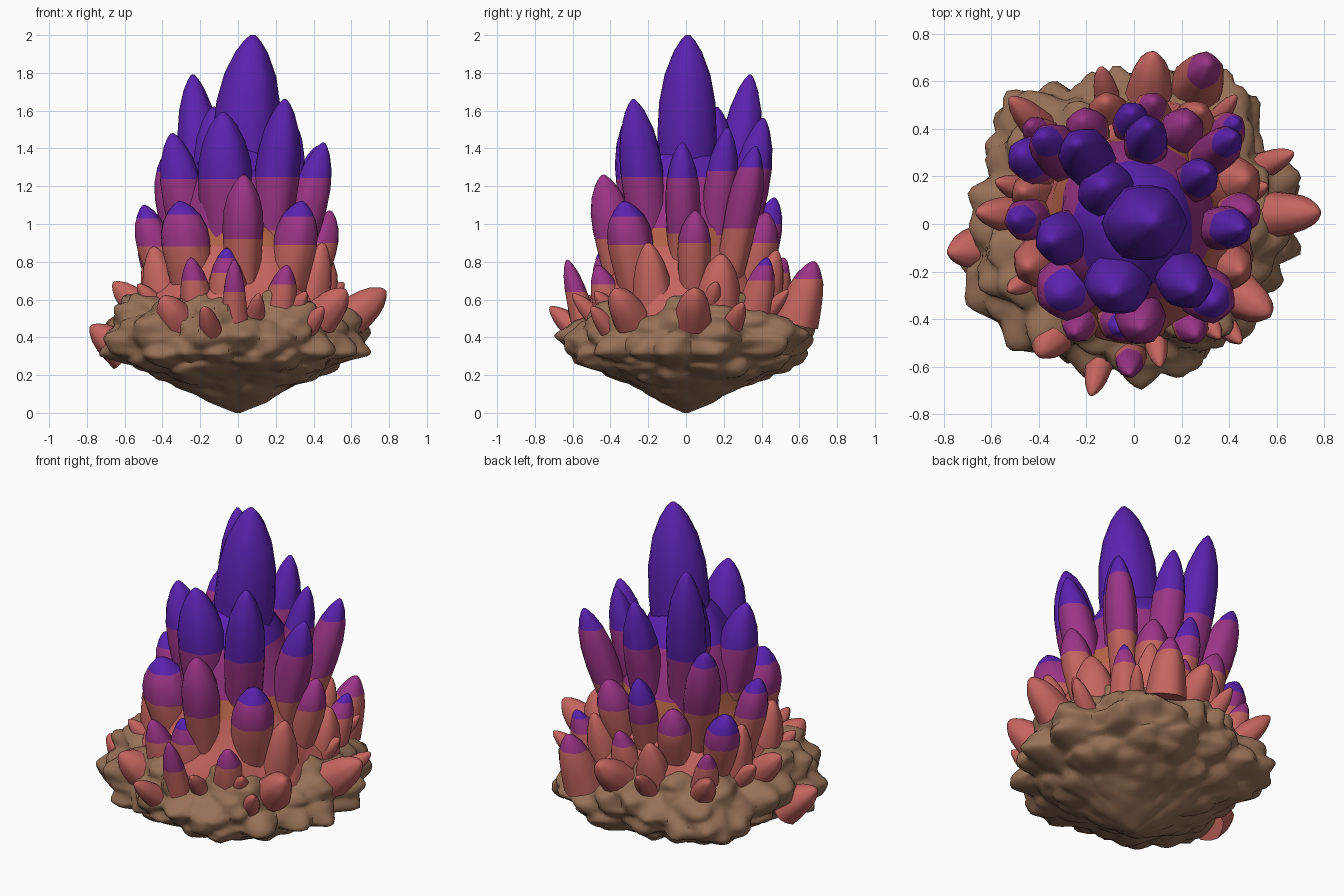
import bpy, bmesh, math, random
from mathutils import Vector, noise

if "Cube" in bpy.data.objects:
    bpy.data.objects.remove(bpy.data.objects["Cube"])

random.seed(4)

def mat(name, c):
    m = bpy.data.materials.new(name)
    m.diffuse_color = (*c, 1)
    m.use_nodes = True
    m.node_tree.nodes["Principled BSDF"].inputs["Base Color"].default_value = m.diffuse_color
    return m

BROWN = mat("rock brown", (0.31, 0.165, 0.095))
SALMON = mat("crystal salmon", (0.56, 0.13, 0.115))
MAGENTA = mat("crystal magenta", (0.33, 0.035, 0.24))
VIOLET = mat("crystal violet", (0.105, 0.016, 0.43))
ORANGE = mat("core orange", (0.47, 0.13, 0.065))

def finish(bm, name, mats, angle):
    bmesh.ops.recalc_face_normals(bm, faces=bm.faces)
    me = bpy.data.meshes.new(name)
    bm.to_mesh(me)
    bm.free()
    for m in mats:
        me.materials.append(m)
    ob = bpy.data.objects.new(name, me)
    bpy.context.collection.objects.link(ob)
    bpy.ops.object.select_all(action='DESELECT')
    ob.select_set(True)
    bpy.context.view_layer.objects.active = ob
    bpy.ops.object.shade_smooth_by_angle(angle=math.radians(angle))
    return ob

def lerp(table, x):
    for (a, u), (b, v) in zip(table, table[1:]):
        if x <= b:
            return u + (v - u) * (x - a) / (b - a)
    return table[-1][1]

def loft(bm, rings):
    rings = [[bm.verts.new(p) for p in r] for r in rings]
    n = len(rings[0])
    for a, b in zip(rings, rings[1:]):
        for i in range(n):
            bm.faces.new((a[i], a[(i + 1) % n], b[(i + 1) % n], b[i]))
    bm.faces.new(rings[0][::-1])
    bm.faces.new(rings[-1])

# Rock: turned profile with an uneven outline and lumpy surface
OUTLINE = [(0, .67), (30, .68), (60, .69), (90, .66), (110, .60), (135, .74), (160, .64), (180, .67),
           (205, .75), (228, .72), (250, .63), (270, .62), (305, .66), (330, .62), (360, .67)]
PROFILE = [(0, .02, 0), (.1, .22, .055), (.22, .48, .14), (.36, .80, .235), (.48, .98, .31), (.58, 1.02, .40),
           (.68, .97, .49), (.78, .86, .57), (.88, .70, .635), (1, .2, .70)]
PR = [(t, r) for t, r, z in PROFILE]
PZ = [(t, z) for t, r, z in PROFILE]
bm = bmesh.new()
rings = []
N, M = 140, 70
for j in range(M + 1):
    t = j / M
    ring = []
    for i in range(N):
        a = 360 * i / N
        r = lerp(PR, t) * lerp(OUTLINE, a)
        p = Vector((r * math.cos(math.radians(a)), r * math.sin(math.radians(a)), lerp(PZ, t)))
        amp = min(1, max(0.0, (p.z - .03) / .28))
        d = noise.voronoi(p * 5.5)[0][0]
        push = (.17 * (.42 - d) + .03 * noise.noise(p * 13)) * amp
        p += (p - Vector((0, 0, .36))).normalized() * push
        ring.append(p)
    rings.append(ring)
loft(bm, rings)
finish(bm, "rock_base", [BROWN], 60)

# Core mound that the crystals grow out of, banded by height
bm = bmesh.new()
rings = []
for z, r in [(.45, .52), (.62, .50), (.70, .43), (.78, .39), (.88, .36), (.98, .34), (1.1, .31),
             (1.25, .26), (1.36, .20), (1.45, .10)]:
    ring = []
    for i in range(48):
        a = math.tau * i / 48
        p = Vector((r * math.cos(a), r * math.sin(a), z))
        p.xy *= 1 + .16 * noise.noise(p * 5)
        ring.append(p)
    rings.append(ring)
loft(bm, rings)
for f in bm.faces:
    z = f.calc_center_median().z
    f.material_index = (z > .88) + (z > .98) + (z > 1.25)
finish(bm, "core_mound", [SALMON, ORANGE, MAGENTA, VIOLET], 60)

# Crystal: softly six-sided body with a point, colour bands cut by height
BULGE = [(0, .72), (.2, .78), (.45, .92), (.64, 1.0), (.76, .95), (.86, .77), (.94, .48), (.98, .25), (1, .08)]
CONE = [(0, 1.25), (.3, 1.12), (.55, .97), (.75, .75), (.9, .45), (.97, .25), (1, .1)]

def crystal(bm, tip, base, r, z_mag, z_vio, shape=BULGE):
    tip, base = Vector(tip), Vector(base)
    axis = tip - base
    q = axis.to_track_quat('Z', 'Y')
    turn = random.uniform(0, math.tau)
    side = 1 + random.uniform(-.08, .08)
    one = bmesh.new()
    rings = []
    for t, s in shape:
        ring = []
        for i in range(18):
            a = math.tau * i / 18
            k = r * s * (1.02 if i % 3 == 0 else .965)
            v = Vector((k * math.cos(a + turn) * side, k * math.sin(a + turn), 0))
            ring.append(base + axis * t + q @ v)
        rings.append(ring)
    loft(one, rings)
    for z in (z_mag, z_vio):
        bmesh.ops.bisect_plane(one, geom=one.verts[:] + one.edges[:] + one.faces[:],
                               plane_co=(0, 0, z), plane_no=(0, 0, 1))
    for f in one.faces:
        z = f.calc_center_median().z
        f.material_index = (z > z_mag) + (z > z_vio)
    tmp = bpy.data.meshes.new("tmp")
    one.to_mesh(tmp)
    one.free()
    bm.from_mesh(tmp)
    bpy.data.meshes.remove(tmp)

BANDS = [SALMON, MAGENTA, VIOLET]

# Tall crystals: tip x, y, z and radius
TALL = [(.08, .01, 2.0, .175), (-.24, .34, 1.79, .11), (.25, -.28, 1.66, .12), (-.08, -.29, 1.59, .135),
        (.06, .41, 1.56, .10), (.31, .22, 1.51, .085), (-.35, -.07, 1.48, .115), (.455, -.02, 1.43, .10),
        (.42, .37, 1.41, .09), (-.39, .37, 1.36, .10), (-.13, .16, 1.62, .13)]
bm = bmesh.new()
for x, y, z, r in TALL:
    k = -.3 if z > 1.9 else .5
    crystal(bm, (x, y, z), (x * k, y * k, .5), r, .95 + random.uniform(-.03, .03),
            1.27 + random.uniform(-.04, .04))
finish(bm, "tall_crystals", BANDS, 60)

# Middle crystals: tip x, y, z, radius, magenta height, violet height
MIDDLE = [(.03, -.44, 1.26, .11, .92, 9), (.34, -.33, 1.12, .125, .89, 1.04), (-.31, -.30, 1.12, .135, .88, 1.05),
          (-.50, .02, 1.10, .09, .88, 1.03), (.49, .05, 1.07, .09, .90, 9), (-.01, .47, 1.14, .085, .88, 1.0),
          (-.48, .30, .98, .10, .78, .88), (.22, .43, 1.06, .10, .90, 9), (-.22, .44, 1.0, .09, .86, 9)]
bm = bmesh.new()
for x, y, z, r, m, v in MIDDLE:
    crystal(bm, (x, y, z), (x * .68, y * .68, .48), r, m, v)
finish(bm, "middle_crystals", BANDS, 60)

# Low crystals around the foot of the cluster
LOW = [(-.06, -.44, .87, .10, .74, .82), (-.25, -.46, .82, .08, .70, 9), (.26, -.47, .78, .08, .68, 9),
       (.47, .19, .84, .11, 9, 9), (.43, .43, .82, .08, .70, .78), (-.44, .42, .78, .07, .70, 9),
       (.08, .52, .82, .08, .74, 9), (-.12, .52, .80, .08, 9, 9), (.45, -.20, .90, .09, 9, 9),
       (-.47, .14, .86, .09, 9, 9), (-.45, -.18, .88, .10, 9, 9), (.28, .48, .86, .08, 9, 9)]
bm = bmesh.new()
for x, y, z, r, m, v in LOW:
    crystal(bm, (x, y, z), (x * .82, y * .82, .5), r, m, v, CONE)
finish(bm, "low_crystals", BANDS, 60)

# Outer spikes on the rock: tip x, y, z, radius, magenta height
SPIKES = [(-.02, -.63, .81, .055, .64), (.31, .68, .80, .095, .71), (.78, .05, .65, .085, 9), (-.78, -.12, .46, .08, 9),
          (-.66, .05, .69, .07, 9), (.57, -.38, .65, .085, 9), (-.40, -.55, .61, .085, 9), (-.18, -.72, .56, .055, 9),
          (.11, -.60, .63, .045, 9), (.36, -.48, .64, .05, 9), (.45, -.50, .56, .05, 9), (-.52, .53, .68, .06, 9),
          (.08, .72, .70, .08, 9), (-.14, .66, .66, .045, 9), (.67, .30, .58, .05, 9), (.43, .54, .65, .04, 9),
          (-.58, .18, .66, .05, 9), (-.53, -.28, .68, .05, 9), (.56, .16, .69, .05, 9)]
bm = bmesh.new()
for x, y, z, r, m in SPIKES:
    k, drop = (.86, .32) if m < 9 else (.76, .15)
    crystal(bm, (x, y, z), (x * k, y * k, z - drop), r, m, 9, CONE)
finish(bm, "outer_spikes", BANDS, 60)
